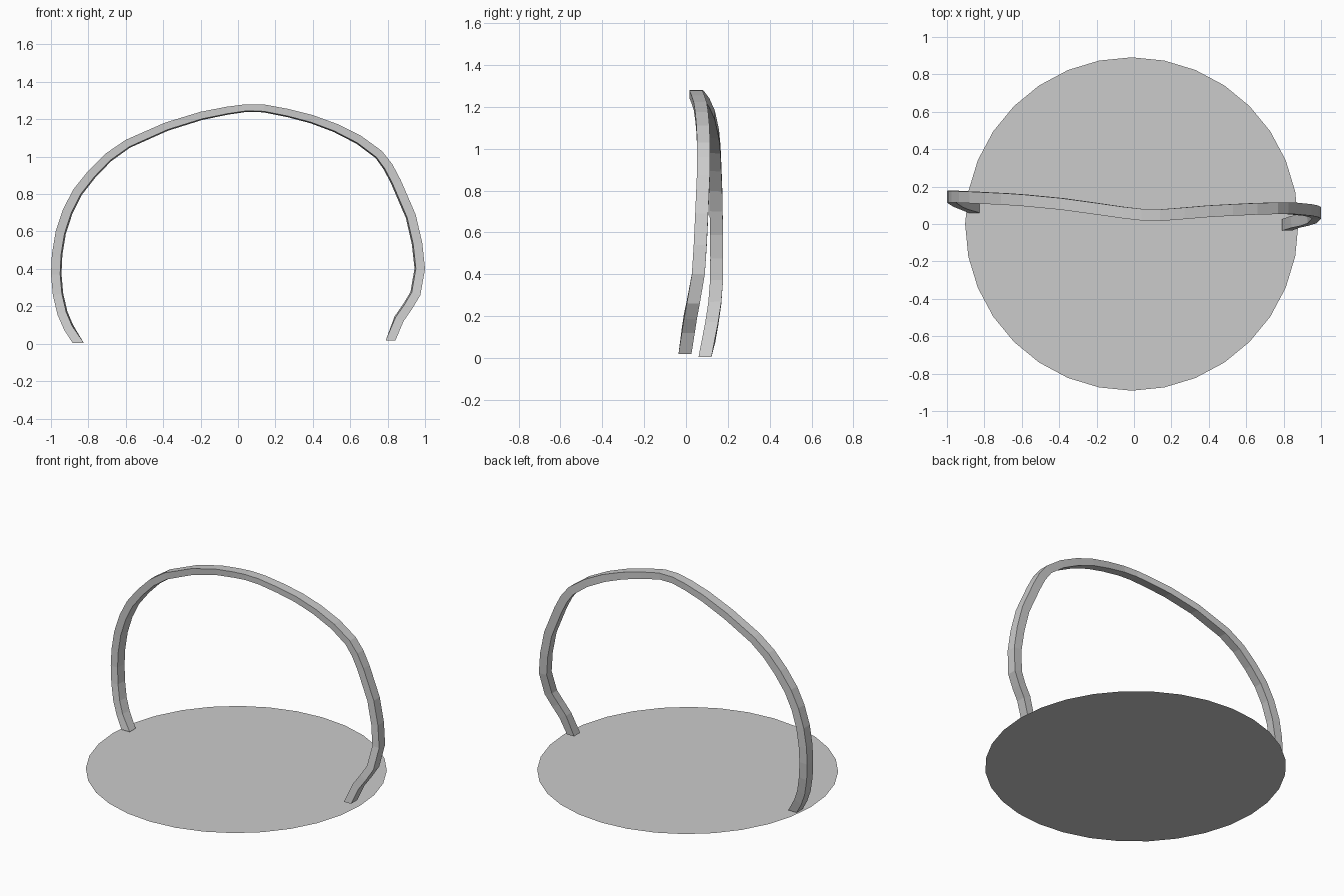
import bpy, bmesh
from mathutils import Vector


def add_object(name, bm):
    bmesh.ops.recalc_face_normals(bm, faces=bm.faces)
    mesh = bpy.data.meshes.new(name)
    bm.to_mesh(mesh)
    bm.free()
    obj = bpy.data.objects.new(name, mesh)
    bpy.context.collection.objects.link(obj)
    return obj


# Flat 32-sided base disc
bm = bmesh.new()
bmesh.ops.create_circle(bm, cap_ends=True, segments=32, radius=0.891)
disc = add_object("base_disc", bm)
disc.location.x = -0.012

# Arched handle: outer edge (x, z) and y of the back edge
path = [
    (-0.885, 0.005, 0.122), (-0.93, 0.075, 0.14), (-0.965, 0.155, 0.154),
    (-0.99, 0.26, 0.169), (-1.0, 0.37, 0.177), (-0.995, 0.48, 0.178),
    (-0.975, 0.60, 0.177), (-0.935, 0.72, 0.175), (-0.88, 0.825, 0.173),
    (-0.80, 0.925, 0.169), (-0.71, 1.015, 0.165), (-0.60, 1.09, 0.158),
    (-0.39, 1.182, 0.138), (-0.20, 1.24, 0.112), (-0.06, 1.267, 0.092),
    (0.04, 1.28, 0.081), (0.14, 1.279, 0.078), (0.27, 1.255, 0.088),
    (0.40, 1.222, 0.099), (0.53, 1.175, 0.106), (0.66, 1.11, 0.112),
    (0.77, 1.03, 0.115), (0.825, 0.96, 0.115), (0.87, 0.875, 0.114),
    (0.95, 0.69, 0.106), (0.985, 0.54, 0.099), (1.0, 0.40, 0.09),
    (0.975, 0.26, 0.066), (0.93, 0.185, 0.052), (0.885, 0.12, 0.042),
    (0.842, 0.018, 0.026),
]
WIDTH = 0.062
bm = bmesh.new()
rings = []
last = len(path) - 1
for i, (x, z, y) in enumerate(path):
    if i == 0:
        inward = Vector((0.06, 0, 0))
        lean = 0
    elif i == last:
        inward = Vector((-0.052, 0, 0))
        lean = 0
    else:
        a, b = path[i - 1], path[i + 1]
        d = Vector((b[0] - a[0], 0, b[1] - a[1])).normalized()
        n = Vector((d.z, 0, -d.x))
        inward = n * (0.035 + 0.014 * abs(n.x))
        lean = 0.15
    back, front = Vector((x, y, z)), Vector((x, y - WIDTH, z))
    rings.append([bm.verts.new(p) for p in (
        front, back, back + inward * (1 + lean), front + inward)])
for r, s in zip(rings, rings[1:]):
    for k in range(4):
        j = (k + 1) % 4
        bm.faces.new((r[k], r[j], s[j], s[k]))
bm.faces.new(rings[0])
bm.faces.new(rings[-1])
add_object("arched_handle", bm)
